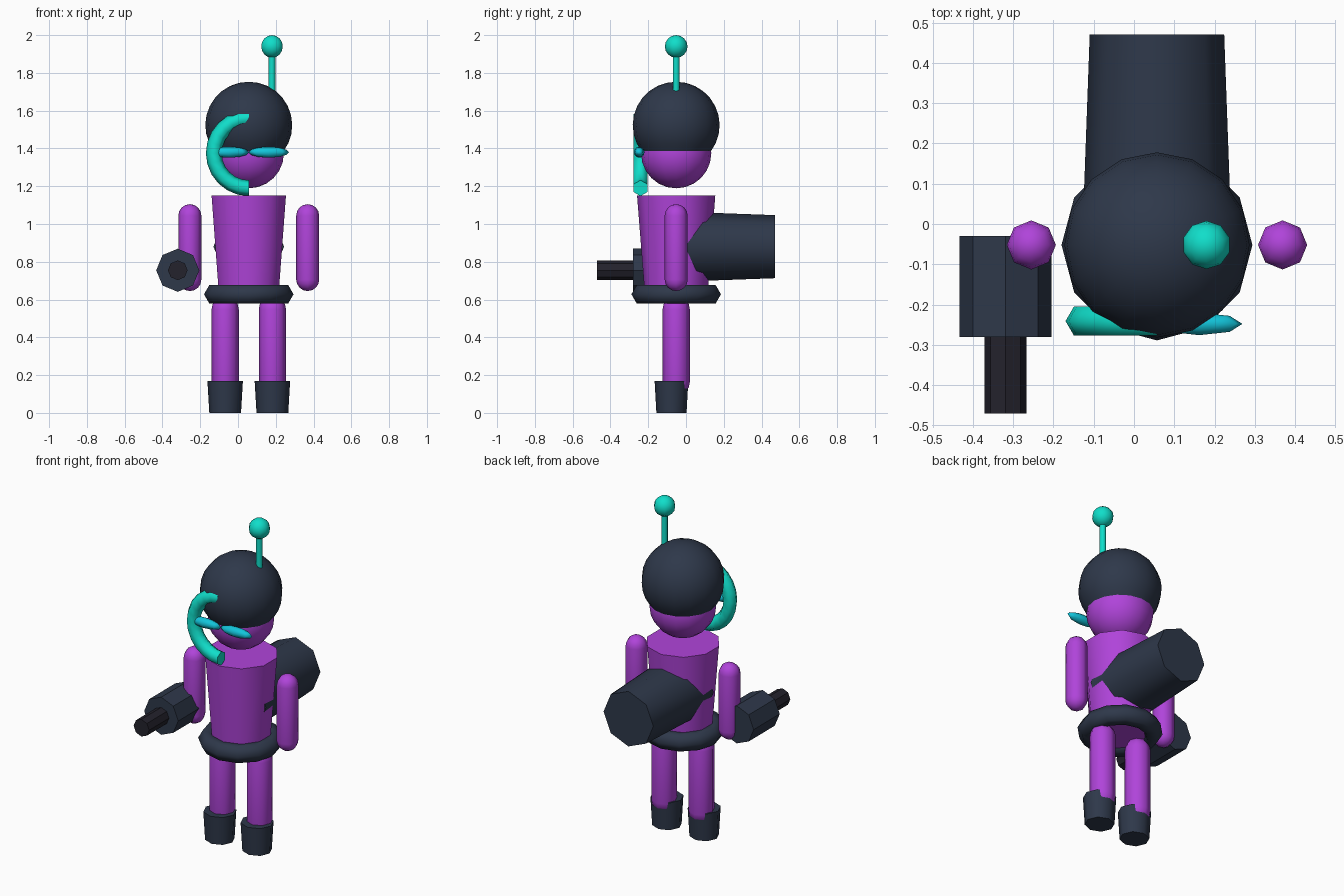
import bpy, bmesh
from math import sin, cos, pi, radians
from mathutils import Matrix

if "Cube" in bpy.data.objects:
    bpy.data.objects.remove(bpy.data.objects["Cube"])

CX, CY = 0.057, -0.052  # body axis


def material(name, rgb):
    lin = [(c / 255 / 12.92) if c < 11 else ((c / 255 + 0.055) / 1.055) ** 2.4 for c in rgb]
    m = bpy.data.materials.new(name)
    m.diffuse_color = (*lin, 1)
    m.use_nodes = True
    m.node_tree.nodes["Principled BSDF"].inputs["Base Color"].default_value = m.diffuse_color
    return m


PURPLE = material("purple", (176, 68, 218))
SLATE = material("dark slate", (46, 56, 74))
BLACK = material("muzzle black", (35, 34, 44))
TEAL = material("teal", (16, 222, 202))
CYAN = material("cyan", (18, 196, 218))


def lathe(name, profile, sides, loc, mat, along_y=False, closed=False,
          start=-pi / 2, sweep=2 * pi, scale=(1, 1, 1), smooth=50):
    """Turn a (radius, height) profile around z, or around y if along_y."""
    bm = bmesh.new()
    full = sweep > 6.28
    rings = []
    for i in range(sides if full else sides + 1):
        a = start + sweep * i / sides
        rings.append([bm.verts.new((r * cos(a), r * sin(a), h)) for r, h in profile])
    n = len(profile)
    for i in range(sides):
        p, q = rings[i], rings[(i + 1) % len(rings)]
        for j in range(n if closed else n - 1):
            k = (j + 1) % n
            bm.faces.new((p[j], q[j], q[k], p[k]))
    if not full:
        bm.faces.new(rings[0])
        bm.faces.new(rings[-1])
    bmesh.ops.remove_doubles(bm, verts=bm.verts, dist=1e-5)
    bmesh.ops.recalc_face_normals(bm, faces=bm.faces)
    bm.transform(Matrix.Diagonal((*scale, 1)))
    if along_y:
        bm.transform(Matrix.Rotation(pi / 2, 4, 'X'))
    me = bpy.data.meshes.new(name)
    bm.to_mesh(me)
    bm.free()
    me.materials.append(mat)
    ob = bpy.data.objects.new(name, me)
    bpy.context.collection.objects.link(ob)
    ob.location = loc
    bpy.ops.object.select_all(action='DESELECT')
    ob.select_set(True)
    bpy.context.view_layer.objects.active = ob
    bpy.ops.object.shade_smooth_by_angle(angle=radians(smooth))
    return ob


def arc(r, a0, a1, steps, z=0):
    """Profile arc, angles in degrees measured from the top pole."""
    pts = []
    for i in range(steps + 1):
        a = radians(a0 + (a1 - a0) * i / steps)
        pts.append((max(0, r * sin(a)), z + r * cos(a)))
    return pts


def tube(r0, z0, r1, z1):
    return [(0, z0), (r0, z0), (r1, z1), (0, z1)]


def capsule(r, z0, z1):
    return arc(r, 0, 90, 4, z1 - r) + arc(r, 90, 180, 4, z0 + r)


def ring(major, minor, sides=6):
    return [(major + minor * cos(2 * pi * i / sides), minor * sin(2 * pi * i / sides))
            for i in range(sides)]


# Torso and belt
lathe("torso", tube(0.164, 0.60, 0.207, 1.15), 10, (CX, CY, 0), PURPLE)
lathe("belt", ring(0.181, 0.056), 12, (CX, CY, 0.628), SLATE, closed=True, smooth=65)

# Limbs and boots
for side, s in (("left", -1), ("right", 1)):
    lathe(side + "_arm", capsule(0.061, 0.645, 1.105), 8, (CX + s * 0.312, CY, 0), PURPLE)
    lathe(side + "_leg", capsule(0.072, 0.09, 0.62), 8, (CX + s * 0.125, CY, 0), PURPLE)
    lathe(side + "_boot", tube(0.084, 0, 0.094, 0.17), 8,
          (CX + s * 0.125, -0.077, 0), SLATE, scale=(1, 0.95, 1))

# Head and helmet
lathe("head", arc(0.186, 0, 180, 12), 16, (CX, CY, 1.375), PURPLE)
lathe("helmet", arc(0.23, 0, 127.5, 10), 16, (CX, CY, 1.523), SLATE)

# Antenna
lathe("antenna_rod", tube(0.018, 1.66, 0.018, 1.92), 8, (0.18, CY, 0), TEAL)
lathe("antenna_ball", arc(0.06, 0, 180, 8), 10, (0.18, CY, 1.94), TEAL)

# Half-ring mouthpiece and eyes
lathe("half_ring", ring(0.185, 0.042), 12, (CX, -0.241, 1.375), TEAL, along_y=True,
      closed=True, start=pi / 2, sweep=pi, smooth=65)
for side, s in (("left", -1), ("right", 1)):
    lathe(side + "_eye", arc(1, 0, 180, 6), 8, (CX + s * 0.105, -0.248, 1.38), CYAN,
          scale=(0.107, 0.028, 0.029), smooth=100)

# Arm cannon
lathe("cannon_body", tube(0.114, 0.03, 0.114, 0.28), 8, (-0.319, 0, 0.755), SLATE,
      along_y=True, smooth=30)
lathe("cannon_muzzle", tube(0.052, 0.27, 0.052, 0.47), 8, (-0.319, 0, 0.755), BLACK,
      along_y=True, smooth=30)

# Back canister
lathe("back_canister", tube(0.167, -0.47, 0.187, 0.08), 8, (CX, 0, 0.88), SLATE,
      along_y=True)
